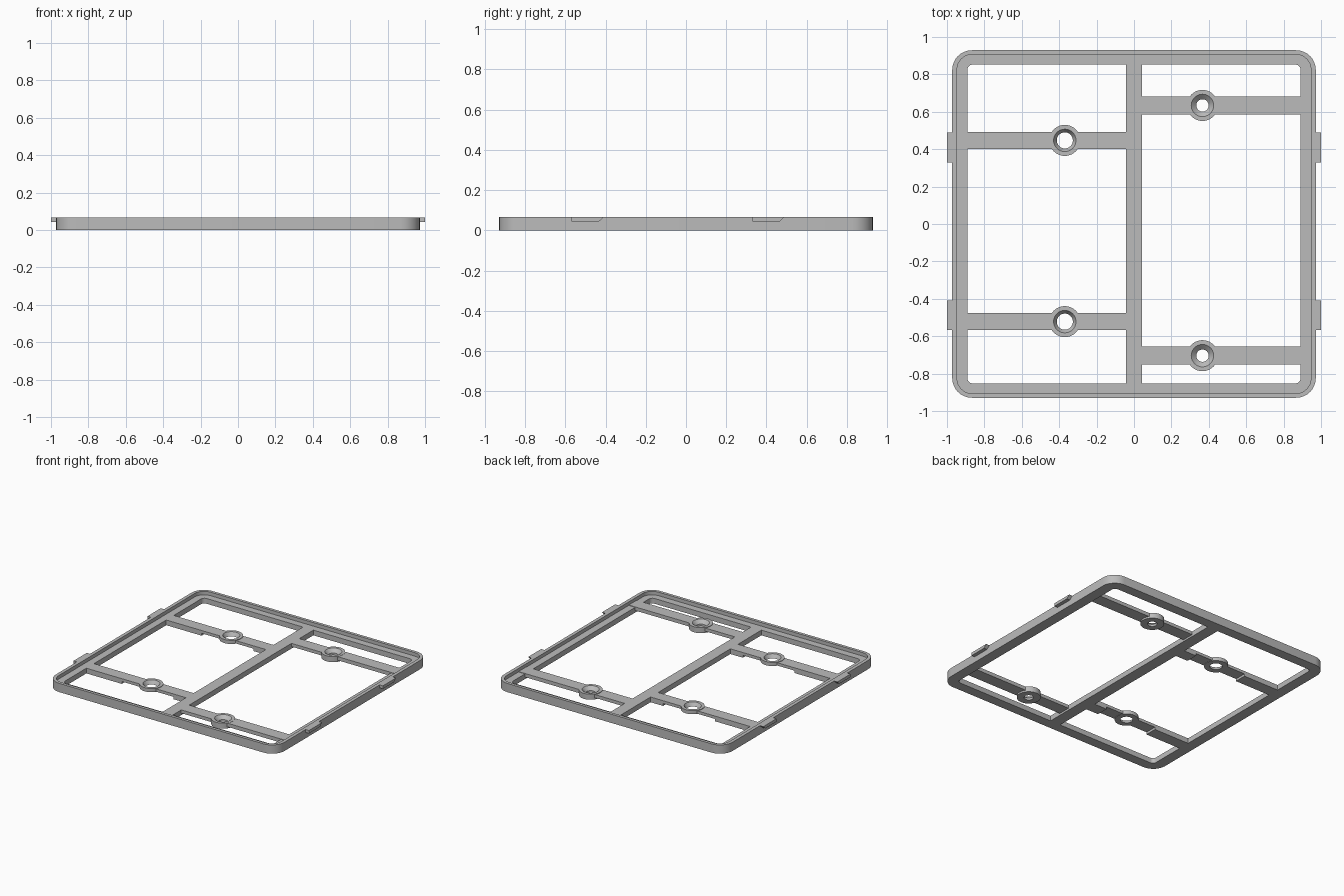
import bpy, bmesh, math

cube = bpy.data.objects.get("Cube")
if cube:
    bpy.data.objects.remove(cube, do_unlink=True)

GREY = (0.5, 0.5, 0.5, 1.0)
mat = bpy.data.materials.new("plain grey")
mat.use_nodes = True
mat.diffuse_color = GREY
mat.node_tree.nodes["Principled BSDF"].inputs["Base Color"].default_value = GREY

TOP, LEDGE = 0.067, 0.04
HALF_X, HALF_Y = 0.972, 0.929


def finish(bm, name):
    """Turn a bmesh into a grey object with sharp edges kept."""
    bmesh.ops.recalc_face_normals(bm, faces=bm.faces)
    me = bpy.data.meshes.new(name)
    bm.to_mesh(me)
    bm.free()
    me.materials.append(mat)
    me.shade_smooth()
    me.set_sharp_from_angle(angle=math.radians(30))
    ob = bpy.data.objects.new(name, me)
    bpy.context.collection.objects.link(ob)


def box(name, x0, x1, y0, y1, z0, z1):
    bm = bmesh.new()
    bmesh.ops.create_cube(bm, size=1)
    for v in bm.verts:
        v.co.x = x0 if v.co.x < 0 else x1
        v.co.y = y0 if v.co.y < 0 else y1
        v.co.z = z0 if v.co.z < 0 else z1
    finish(bm, name)


def bridge_rings(name, rings):
    """Join closed rings of points in order, the last back to the first."""
    bm = bmesh.new()
    loops = [[bm.verts.new(p) for p in ring] for ring in rings]
    n = len(loops[0])
    for a, b in zip(loops, loops[1:] + loops[:1]):
        for i in range(n):
            j = (i + 1) % n
            bm.faces.new((a[i], a[j], b[j], b[i]))
    finish(bm, name)


def rounded_rect(hx, hy, r, z, steps=8):
    pts = []
    for k, (sx, sy) in enumerate(((1, 1), (-1, 1), (-1, -1), (1, -1))):
        for i in range(steps + 1):
            a = math.pi / 2 * (k + i / steps)
            pts.append((sx * (hx - r) + r * math.cos(a),
                        sy * (hy - r) + r * math.sin(a), z))
    return pts


def circle(x, y, r, z, n=40):
    return [(x + r * math.cos(2 * math.pi * i / n),
             y + r * math.sin(2 * math.pi * i / n), z) for i in range(n)]


# Outer frame: raised rim around a lower ledge
IN_X, IN_Y = 0.891, 0.852
bridge_rings("frame", [
    rounded_rect(HALF_X, HALF_Y, 0.105, 0),
    rounded_rect(HALF_X, HALF_Y, 0.105, TOP),
    rounded_rect(HALF_X - 0.026, HALF_Y - 0.023, 0.08, TOP),
    rounded_rect(HALF_X - 0.026, HALF_Y - 0.023, 0.08, LEDGE),
    rounded_rect(IN_X, IN_Y, 0.028, LEDGE),
    rounded_rect(IN_X, IN_Y, 0.028, 0)])

# Centre bar
MID = 0.044
box("centre_bar", -MID, MID, -IN_Y - 0.002, IN_Y + 0.002, 0, LEDGE)

# Cross bars stop inside the screw bosses, which keeps the holes open
W, REACH = 0.046, 0.066
for tag, y in (("back", 0.447), ("front", -0.522)):
    x = -0.37
    for side, end in ((-1, -IN_X - 0.002), (1, -MID + 0.002)):
        near, step = x + side * REACH, x + side * 0.22
        for part, p, q, z in (("thin", near, step, 0.018), ("thick", step, end, 0)):
            box(f"right_{tag}_bar_{part}", min(p, q), max(p, q), y - W, y + W, z, LEDGE)
    bridge_rings(f"right_{tag}_boss", [
        circle(x, y, 0.083, 0.016), circle(x, y, 0.083, LEDGE + 0.004),
        circle(x, y, 0.06, LEDGE + 0.004), circle(x, y, 0.043, 0.016)])

for tag, y in (("back", 0.634), ("front", -0.704)):
    x, w = 0.366, 0.048
    box(f"left_{tag}_bar_inner", MID - 0.002, x - REACH, y - w, y + w, 0.015, LEDGE)
    box(f"left_{tag}_bar_outer", x + REACH, 0.947, y - w, y + w, 0.015, LEDGE + 0.003)
    bridge_rings(f"left_{tag}_boss", [
        circle(x, y, 0.083, 0.002), circle(x, y, 0.083, LEDGE + 0.004),
        circle(x, y, 0.06, LEDGE + 0.004), circle(x, y, 0.033, 0.018),
        circle(x, y, 0.033, 0.002)])

# Side tabs with one slanted end
for side, label in ((1, "left"), (-1, "right")):
    for tag, y in (("back", 0.33), ("front", -0.568)):
        profile = ((y, 0.044), (y + 0.135, 0.044), (y + 0.16, TOP), (y, TOP))
        bm = bmesh.new()
        face = bm.faces.new([bm.verts.new((side * 0.965, py, pz)) for py, pz in profile])
        out = bmesh.ops.extrude_face_region(bm, geom=[face])
        for v in out["geom"]:
            if isinstance(v, bmesh.types.BMVert):
                v.co.x = side
        finish(bm, f"{label}_{tag}_tab")
